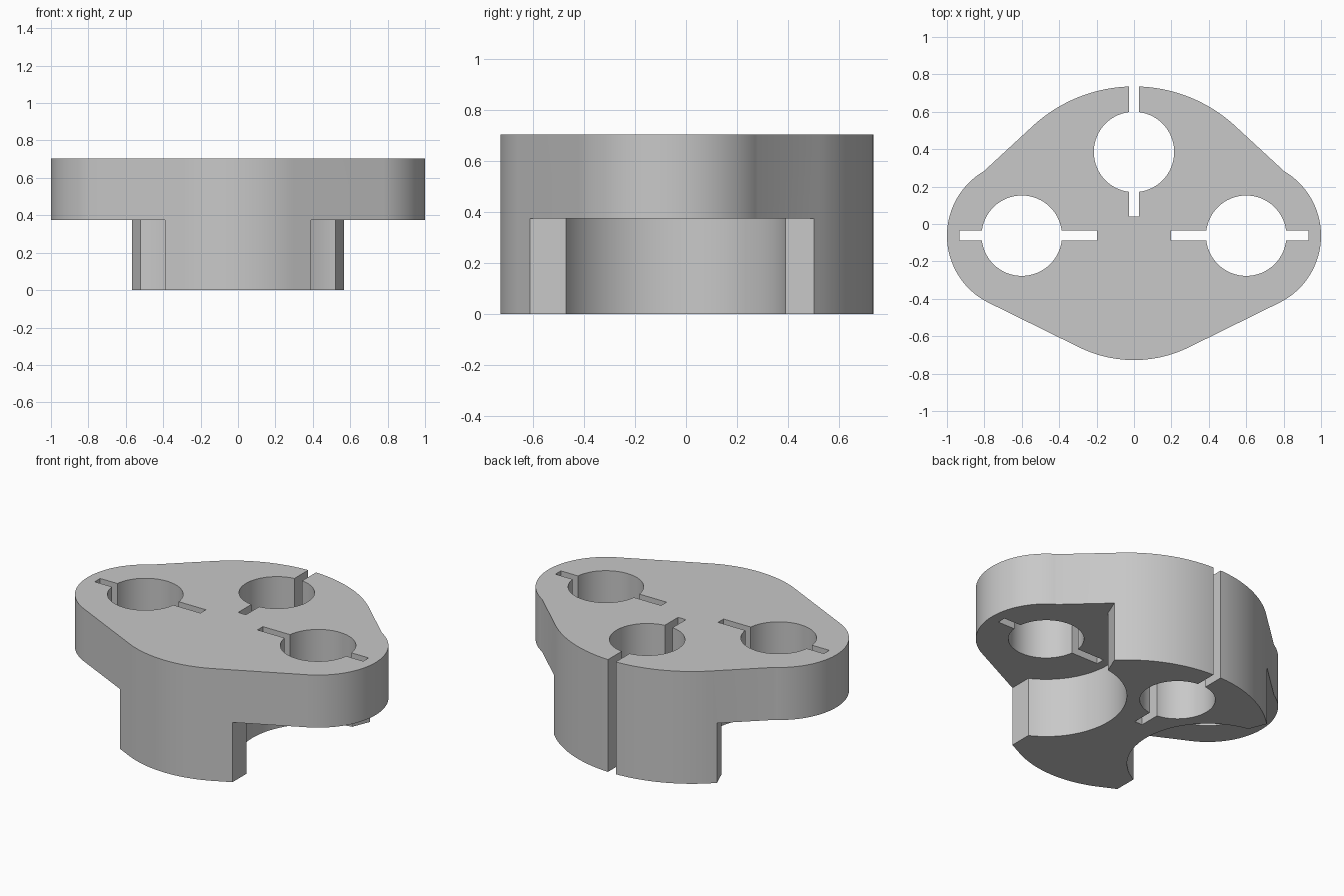
import bpy, bmesh, math
from math import radians

TOP, LEDGE = 0.705, 0.375      # overall height, underside of the side wings
HUB_Y = -0.0625                # line through the side holes
SIDE_X, BACK_Y, HOLE_R = 0.6, 0.385, 0.215

cube = bpy.data.objects.get("Cube")
if cube:
    bpy.data.objects.remove(cube, do_unlink=True)

grey = bpy.data.materials.new("plain grey")
grey.use_nodes = True
grey.diffuse_color = (0.58, 0.58, 0.58, 1)
grey.node_tree.nodes["Principled BSDF"].inputs["Base Color"].default_value = (0.58, 0.58, 0.58, 1)


def arc(cx, cy, r, start, end, steps=24):
    angles = [radians(start + (end - start) * i / steps) for i in range(steps + 1)]
    return [(cx + r * math.cos(a), cy + r * math.sin(a)) for a in angles]


def prism(name, points, low, high):
    bm = bmesh.new()
    face = bm.faces.new([bm.verts.new((x, y, low)) for x, y in points])
    walls = bmesh.ops.extrude_face_region(bm, geom=[face])
    for v in walls["geom"]:
        if isinstance(v, bmesh.types.BMVert):
            v.co.z = high
    bmesh.ops.recalc_face_normals(bm, faces=bm.faces)
    mesh = bpy.data.meshes.new(name)
    bm.to_mesh(mesh)
    bm.free()
    mesh.materials.append(grey)
    obj = bpy.data.objects.new(name, mesh)
    bpy.context.collection.objects.link(obj)
    return obj


def mirror(points, side):
    return [(x * side, y) for x, y in points]


def box(x0, x1, y0, y1):
    return [(x0, y0), (x1, y0), (x1, y1), (x0, y1)]


# Body: wide front and back arcs joined to round wings
half = (arc(0, HUB_Y, 0.665, -90, -63.3)
        + arc(SIDE_X, HUB_Y, 0.4, -63.3, 59.5, 40)
        + arc(0, HUB_Y, 0.798, 46.5, 90))
body = prism("clamp_body", half + mirror(half[-2:0:-1], -1), 0, TOP)

# Round bays hollowed out below each wing
start = math.degrees(math.atan2(-0.408, -0.21))
end = math.degrees(math.atan2(0.4525, -0.08))
bay = ([(0.39, -1)] + arc(SIDE_X, HUB_Y, 0.459, start, end - 360, 48)
       + [(0.77, 1), (1.2, 1), (1.2, -1)])

# Bays, holes and slots to cut
cutters = []
for side in (-1, 1):
    cutters += [
        prism("bay_cutter", mirror(bay, side), -0.2, LEDGE),
        prism("side_hole_cutter", arc(SIDE_X * side, HUB_Y, HOLE_R, 0, 354.375, 63), -0.2, 1),
        prism("side_slot_cutter", mirror(box(0.198, 0.932, HUB_Y - 0.027, HUB_Y + 0.027), side), -0.2, 1),
    ]
cutters += [
    prism("back_hole_cutter", arc(0, BACK_Y, HOLE_R, 0, 354.375, 63), -0.2, 1),
    prism("back_slot_cutter", box(-0.027, 0.027, 0.04, 1), -0.2, 1),
]

bpy.ops.object.select_all(action="DESELECT")
bpy.context.view_layer.objects.active = body
body.select_set(True)
for cutter in cutters:
    cutter.hide_render = True
    cut = body.modifiers.new("cut", "BOOLEAN")
    cut.operation, cut.solver, cut.object = "DIFFERENCE", "EXACT", cutter
    bpy.ops.object.modifier_apply(modifier=cut.name)
    bpy.data.objects.remove(cutter, do_unlink=True)

bpy.ops.object.shade_smooth_by_angle(angle=radians(12))
